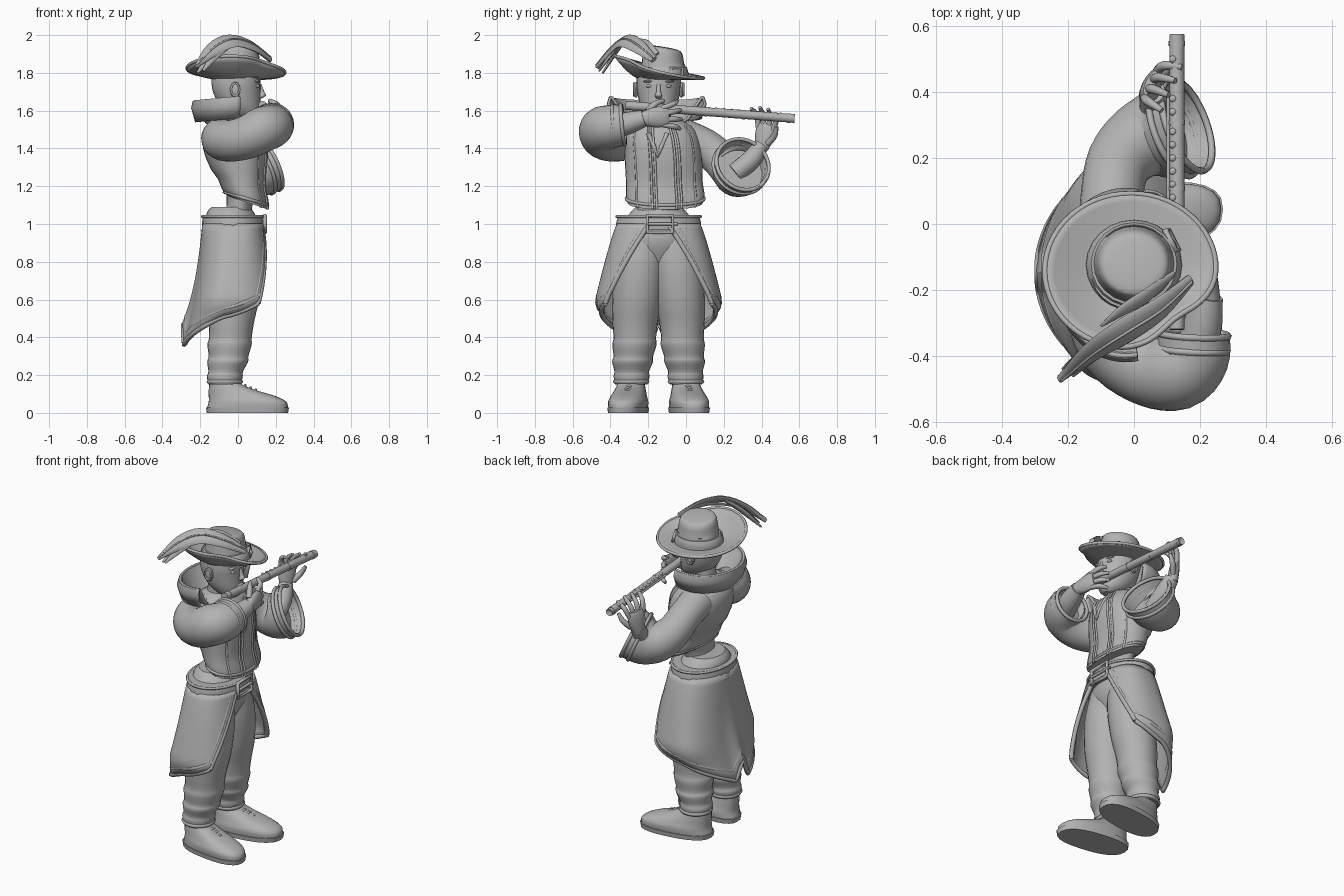
import bpy, bmesh
from math import sin, cos, pi, radians, copysign, exp
from mathutils import Vector as V

if "Cube" in bpy.data.objects:
    bpy.data.objects.remove(bpy.data.objects["Cube"])

grey = bpy.data.materials.new("stone_grey")
grey.use_nodes = True
grey.diffuse_color = (0.45, 0.45, 0.45, 1)
grey.node_tree.nodes["Principled BSDF"].inputs["Base Color"].default_value = grey.diffuse_color
made = []
MID = -0.145  # y of the body's centre plane


def finish(name, bm):
    bmesh.ops.recalc_face_normals(bm, faces=bm.faces)
    me = bpy.data.meshes.new(name)
    bm.to_mesh(me)
    bm.free()
    me.materials.append(grey)
    ob = bpy.data.objects.new(name, me)
    bpy.context.collection.objects.link(ob)
    made.append(ob)
    return ob


def sheet(name, rows, closed=False, hollow=0.0, thick=0.0):
    """Skin rows of points; closed rows are capped, hollow sinks the last cap."""
    bm = bmesh.new()
    vs = [[bm.verts.new(p) for p in r] for r in rows]
    n = len(rows[0])
    for a, b in zip(vs, vs[1:]):
        for i in range(n if closed else n - 1):
            j = (i + 1) % n
            bm.faces.new((a[i], a[j], b[j], b[i]))
    if closed:
        bm.faces.new(vs[0][::-1])
        end = bm.faces.new(vs[-1])
        if hollow:
            bmesh.ops.recalc_face_normals(bm, faces=bm.faces)
            bmesh.ops.inset_individual(bm, faces=[end], thickness=0.02, depth=-hollow)
    else:
        bmesh.ops.remove_doubles(bm, verts=bm.verts, dist=1e-5)
    ob = finish(name, bm)
    if thick:
        m = ob.modifiers.new("thickness", "SOLIDIFY")
        m.thickness, m.offset = thick, 0
    return ob


def spline(pts, steps=4):
    """Catmull-Rom resampling of equal-length tuples."""
    p = [V(q) for q in pts]
    p = [p[0]] + p + [p[-1]]
    out = []
    for a, b, c, d in zip(p, p[1:], p[2:], p[3:]):
        for k in range(steps):
            t = k / steps
            out.append(0.5 * (2 * b + (c - a) * t + (2 * a - 5 * b + 4 * c - d) * t * t
                              + (3 * b - a - 3 * c + d) * t ** 3))
    return out + [p[-1]]


def loft(name, pts, ref=None, sides=24, power=1.0, hollow=0.0):
    """Rings (x, y, z, width, depth): level slices, or square to the path if ref is given."""
    rings = spline([V(q) if len(q) == 5 else V((*q, q[-1])) for q in pts])
    cs = [V(r[:3]) for r in rings]
    rows = []
    for i, r in enumerate(rings):
        u, w = V((1, 0, 0)), V((0, 1, 0))
        if ref is not None:
            t = (cs[min(i + 1, len(cs) - 1)] - cs[max(i - 1, 0)]).normalized()
            u = t.cross(V(ref)).normalized()
            w = u.cross(t)
        row = []
        for k in range(sides):
            c, s = cos(2 * pi * k / sides), sin(2 * pi * k / sides)
            row.append(cs[i] + u * r[3] * copysign(abs(c) ** power, c)
                       + w * r[4] * copysign(abs(s) ** power, s))
        rows.append(row)
    return sheet(name, rows, True, hollow)


def ball(name, loc, size):
    bm = bmesh.new()
    bmesh.ops.create_uvsphere(bm, u_segments=16, v_segments=10, radius=1)
    for v in bm.verts:
        v.co = V(loc) + V([a * b for a, b in zip(v.co, size)])
    return finish(name, bm)


def cord(name, pts, r, loop=False):
    cu = bpy.data.curves.new(name, "CURVE")
    cu.dimensions = "3D"
    cu.bevel_depth, cu.bevel_resolution, cu.use_fill_caps = r, 1, True
    sp = cu.splines.new("POLY")
    sp.points.add(len(pts) - 1)
    for p, q in zip(sp.points, pts):
        p.co = (*q, 1)
    sp.use_cyclic_u = loop
    cu.materials.append(grey)
    bpy.context.collection.objects.link(bpy.data.objects.new(name, cu))


TURN = [2 * pi * k / 56 for k in range(57)]

# Legs, shoes, soles and laces, mirrored across the centre plane
LEG = [(.15, -.07, .145, .085), (.19, -.07, .143, .095), (.22, -.065, .142, .092), (.27, -.055, .138, .108),
       (.3, -.05, .134, .105), (.36, -.045, .128, .117), (.4, -.04, .126, .113), (.48, -.035, .124, .12),
       (.6, -.02, .115, .13), (.78, -.01, .1, .132), (.95, -.02, .08, .12)]
SHOE = [(.025, .05, .215, .098), (.06, .05, .205, .1), (.09, .02, .175, .09), (.12, -.03, .125, .08),
        (.15, -.065, .088, .072), (.18, -.075, .075, .07)]
for side, tag in ((1, "flute_side"), (-1, "feather_side")):
    y = lambda d: MID + side * d
    loft("trouser_leg_" + tag, [(x, y(d), z, r, r) for z, x, d, r in LEG])
    shoe = loft("shoe_" + tag, [(x, y(.148), z, rx, ry) for z, x, rx, ry in SHOE], power=.8)
    sole = loft("sole_" + tag, [(.05, y(.148), 0, .215, .1), (.05, y(.148), .028, .22, .104)], power=.8)
    for ob in (shoe, sole):  # toes turn outward
        for v in ob.data.vertices:
            v.co.y += side * .13 * (v.co.x + .05)
    for k in range(4):
        x, z, d = .01 + .028 * k, .157 - .012 * k, .152 + .005 * k
        cord("lace_" + tag, [(x - .01, y(d - .055), z - .025), (x, y(d), z),
                             (x - .01, y(d + .055), z - .025)], .008)
    cord("ankle_tie_" + tag, [(-.07 + .085 * cos(a), y(.145) + .085 * sin(a), .165) for a in TURN[:-1]],
         .012, True)

# Hips and shirt waist
loft("hips", [(-.02, MID, .78, .09, .12), (-.02, MID, .9, .14, .19), (-.03, MID, 1.0, .14, .19),
              (-.04, MID, 1.06, .125, .15), (-.04, MID, 1.09, .1, .12)])
loft("waist", [(-.01, MID, 1.0, .1, .13), (.005, MID, 1.08, .068, .115), (.02, -.12, 1.2, .085, .15)])


# Wrapped coat skirt, open at the front with a notch at the back
def skirt(u, v):
    gap = 8 + 47 * v
    a = gap + (360 - 2 * gap) * u
    d = abs(a - 180)
    hem = .335 + .245 * d / 125 + .13 * max(0, 1 - d / 13)
    z = 1.0 + (hem - 1.0) * v
    c, s = cos(radians(a)), sin(radians(a))
    rx, bend = (.145 + .13 * v, .75) if c > 0 else (.16 + .055 * v ** 3, .92)
    ry = .212 + .115 * min(1, (1 - z) / .4) ** .85 - .45 * max(0, .58 - z)
    return V((-.02 - .055 * v + rx * copysign(abs(c) ** bend, c),
              MID + ry * copysign(abs(s) ** bend, s), z))


N = 72
sheet("coat_skirt", [[skirt(i / N, j / 14) for i in range(N + 1)] for j in range(15)], thick=.018)
cord("skirt_hem", [skirt(i / N, 1) for i in range(N + 1)], .014)
cord("skirt_hem_stripe", [skirt(i / N, .91) for i in range(N + 1)], .012)
for u in (0, 1):
    cord("skirt_front_edge", [skirt(u, j / 12) for j in range(13)], .014)
    cord("skirt_front_stripe", [skirt(abs(u - .03), j / 12 * .91) for j in range(1, 13)], .012)

# Belt with buckle
loft("belt", [(-.025, MID, .955, .163, .22), (-.025, MID, 1.0, .166, .225), (-.025, MID, 1.045, .16, .215)])
for z in (.965, 1.04):
    cord("belt_edge", [(-.025 + .163 * cos(a), MID + .222 * sin(a), z) for a in TURN[:-1]], .008, True)
cord("buckle", [(.142, MID + a, 1 + b) for a, b in ((-.06, -.045), (.075, -.045), (.075, .045), (-.06, .045))],
     .012, True)
cord("buckle_pin", [(.146, MID - .055, 1.0), (.142, MID + .1, 1.0)], .009)

# Vest and its front trims; the hem hangs lower in front
VEST = [(.05, -.11, 1.1, .108, .2), (.035, -.11, 1.14, .12, .208), (.015, -.115, 1.22, .125, .203),
        (-.01, -.12, 1.35, .16, .205), (-.025, -.13, 1.45, .165, .2), (-.035, -.14, 1.52, .13, .17),
        (-.02, -.15, 1.57, .07, .08)]


def hang(p):
    return V((p[0], p[1], p[2] - .3 * (p[0] - .09) * max(0, (1.28 - p[2]) / .16)))


vest = loft("vest", VEST, sides=32, power=.9)
for v in vest.data.vertices:
    v.co = hang(v.co)
for f in (-.72, -.33, -.22, .3, .42, .78):
    cord("vest_trim", [hang((r[0] + r[3] * (1 - f * f) ** .5 + .003, r[1] + r[4] * f, r[2]))
                       for r in spline(VEST[:6])], .007)
cord("vest_hem", [hang((.042 + .115 * cos(a), -.11 + .206 * sin(a), 1.12)) for a in TURN[:-1]], .009, True)
cord("throat_lacing", [(.125, -.2, 1.48), (.145, -.17, 1.41), (.15, -.15, 1.36), (.145, -.13, 1.41),
                       (.125, -.1, 1.48)], .012)


# Flared collar, open toward the face
def collar(a, r, z):
    return V((-.025 + r * .21 * cos(a), MID - .01 + r * .25 * sin(a), z + .02 * cos(a)))


ARC = [radians(80 + 200 * k / 36) for k in range(37)]
FOLD = ((.42, 1.51), (.68, 1.56), (.95, 1.665), (1.0, 1.665), (1.03, 1.635), (.93, 1.56))
sheet("collar", [[collar(a, r, z) for a in ARC] for r, z in FOLD], thick=.014)
cord("collar_rim", [collar(a, .98, 1.667) for a in ARC], .009)

# Neck, head and face
loft("neck", [(-.035, MID, 1.5, .075, .08), (-.03, MID, 1.58, .065, .065), (-.02, MID, 1.66, .07, .07)])
loft("head", [(.06, MID, 1.555, .035, .035), (.04, MID, 1.58, .078, .068), (.012, MID, 1.63, .108, .097),
              (-.005, MID, 1.69, .124, .112), (-.01, MID, 1.75, .13, .118), (-.01, MID, 1.82, .12, .112)])
loft("nose", [(.112, MID, 1.74, .012, .01), (.126, MID, 1.7, .014, .012), (.13, MID, 1.68, .018, .019),
              (.114, MID, 1.665, .012, .015)], sides=12)
ball("lips", (.112, MID, 1.635), (.018, .03, .012))
for s in (-1, 1):
    ball("eye", (.1, MID + s * .05, 1.73), (.014, .018, .009))
    ball("eyebrow", (.1, MID + s * .052, 1.755), (.016, .03, .007))
    ball("ear", (-.015, MID + s * .12, 1.71), (.027, .014, .042))
    cord("ear_rim", [(-.015 + .022 * cos(a), MID + s * .13, 1.712 + .034 * sin(a)) for a in TURN[:-1:4]],
         .006, True)


# Hat: swept brim drawn in beside the feather, crown, band and buckle
def brim(a, t):
    fold = exp(-((((a + radians(50) + pi) % (2 * pi)) - pi) / .5) ** 2)
    lift = .045 - .058 * sin(a) + .015 * sin(a) ** 2 - .01 * cos(a)
    r = t * (1 - .2 * fold * t)
    return V((-.01 + .26 * r * cos(a), -.143 + .235 * r * sin(a), 1.77 + lift * ((t - .4) / .6) ** 1.5))


sheet("hat_brim", [[brim(a, t) for a in TURN] for t in (.4, .5, .6, .7, .8, .9, 1)], thick=.014)
cord("hat_brim_rim", [brim(a, 1) for a in TURN[:-1]], .009, True)
crown = loft("hat_crown", [(0, -.122, 1.77, .135, .13), (0, -.12, 1.83, .122, .118), (0, -.12, 1.88, .114, .108),
                           (0, -.12, 1.912, .108, .102), (0, -.12, 1.932, .09, .085), (0, -.12, 1.938, .03, .03)])
for v in crown.data.vertices:  # crown leans with the brim
    v.co.z -= .16 * (v.co.y + .12) * (v.co.z > 1.85)
loft("hat_band", [(0, -.125, 1.775, .146, .138), (0, -.123, 1.805, .143, .135), (0, -.121, 1.83, .13, .125)])
cord("hat_buckle", [(.115 + b, -.05 + a, z) for a, b, z in ((-.03, .02, 1.785), (.03, -.01, 1.785),
                                                           (.03, -.02, 1.825), (-.03, .01, 1.825))], .009, True)

# Feather: main plume and loose barbs, tilted outward
PLUME = [(.17, -.17, 1.87), (.08, -.255, 1.94), (-.03, -.325, 1.97), (-.13, -.39, 1.925), (-.225, -.47, 1.83)]
WIDE = (.02, .042, .05, .042, .01)
LEAN = (.45, -.5, .8)
loft("feather", [(*p, w, .013) for p, w in zip(PLUME, WIDE)], ref=LEAN, sides=12)
cord("feather_quill", [V(q) + V((.005, -.006, .011)) for q in spline(PLUME)], .005)
tip = [V(p) for p in PLUME[2:]]
for dx, dy, dz in ((.04, .01, -.02), (.01, .03, -.03)):
    d = V((dx, dy, dz))
    loft("feather_barb", [(*tip[0], .025, .01), (*(tip[1] + d * .6), .028, .01), (*(tip[2] + d), .006, .005)],
         ref=LEAN, sides=10)
loft("feather_curl", [(.12, -.15, 1.9, .01, .007), (.04, -.215, 1.955, .025, .009), (-.04, -.265, 1.965, .02, .008),
                      (-.1, -.31, 1.95, .004, .004)], ref=LEAN, sides=10)

# Flute with keys
tilt = lambda y, dx=0, dz=0: V((.13 + dx, y, 1.603 - .078 * y + dz))
loft("flute", [(*tilt(y), .023, .023) for y in (-.32, 0, .3, .575)], ref=(0, 0, 1), sides=16, hollow=.01)
for y in (.08, .12, .16, .2, .24, .28, .34, .38, .5):
    ball("flute_key", tilt(y, -.012, .018), (.011, .011, .008))
cord("flute_rod", [tilt(.05, -.026), tilt(.4, -.026)], .006)
for y in (-.28, .1, .3, .54):
    loft("flute_ring", [(*tilt(y), .025, .025), (*tilt(y + .015), .025, .025)], ref=(0, 0, 1), sides=16)

# Sleeves with wide cuffs, forearms
Z = (0, 0, 1)
loft("blowing_sleeve", [(-.08, -.22, 1.47, .1), (-.085, -.31, 1.45, .11), (-.04, -.39, 1.44, .11),
                        (.05, -.44, 1.46, .115), (.13, -.445, 1.5, .12), (.175, -.4, 1.515, .115),
                        (.18, -.335, 1.525, .11)], ref=Z, hollow=.05)
loft("holding_sleeve", [(-.07, -.02, 1.46, .1), (-.065, .1, 1.41, .095), (-.045, .185, 1.34, .1),
                        (.01, .245, 1.285, .115), (.085, .275, 1.28, .14), (.16, .3, 1.315, .15)],
     ref=Z, hollow=.08)
for name, c, n, r in (("blowing_cuff", (.18, -.335, 1.525), (.05, 1, .1), .106),
                      ("holding_cuff", (.16, .3, 1.315), (.85, .33, .4), .147)):
    n = V(n).normalized()
    u = n.cross(V(Z)).normalized()
    w = n.cross(u)
    for back in (0, .045):
        cord(name, [V(c) - n * back + (u * cos(a) + w * sin(a)) * r for a in TURN[:-1]], .011, True)
loft("blowing_forearm", [(.17, -.42, 1.5, .055), (.205, -.32, 1.53, .06), (.225, -.22, 1.56, .045)], ref=Z)
loft("holding_forearm", [(.08, .26, 1.27, .05), (.07, .345, 1.34, .052), (.055, .4, 1.42, .04)], ref=(1, 0, 0))


# Hands
def hand(name, wrist, fwd, normal, curl):
    f = V(fwd).normalized()
    s = f.cross(V(normal)).normalized()
    n = s.cross(f)
    p = lambda a, b, c: V(wrist) + (f * a + s * b + n * c) * 1.2
    loft(name + "_palm", [(*p(-.02, 0, 0), .036, .03), (*p(.03, 0, 0), .052, .029), (*p(.075, 0, 0), .054, .023),
                          (*p(.1, 0, 0), .04, .014)], ref=n, sides=16)
    for i in range(4):
        b = (i - 1.5) * .024
        reach = .165 - .012 * abs(i - 1.5)
        loft(name + "_finger", [(*p(.07, b, 0), .014), (*p(.125, b * 1.4, curl * .25), .0145),
                                (*p(reach, b * 1.7, curl), .009)], ref=n, sides=10)
    loft(name + "_thumb", [(*p(.01, .03, .01), .018), (*p(.05, .06, .025), .016), (*p(.09, .07, .045), .01)],
         ref=n, sides=10)


hand("blowing_hand", (.23, -.21, 1.56), (-.1, 1, .1), (-1, 0, 0), .04)
hand("holding_hand", (.05, .405, 1.42), (.0, .2, 1), (.85, -.4, 0), .06)

# Smooth shading with crisp edges
bpy.ops.object.select_all(action="DESELECT")
for ob in made:
    ob.select_set(True)
bpy.context.view_layer.objects.active = made[0]
bpy.ops.object.shade_smooth_by_angle(angle=radians(40))
